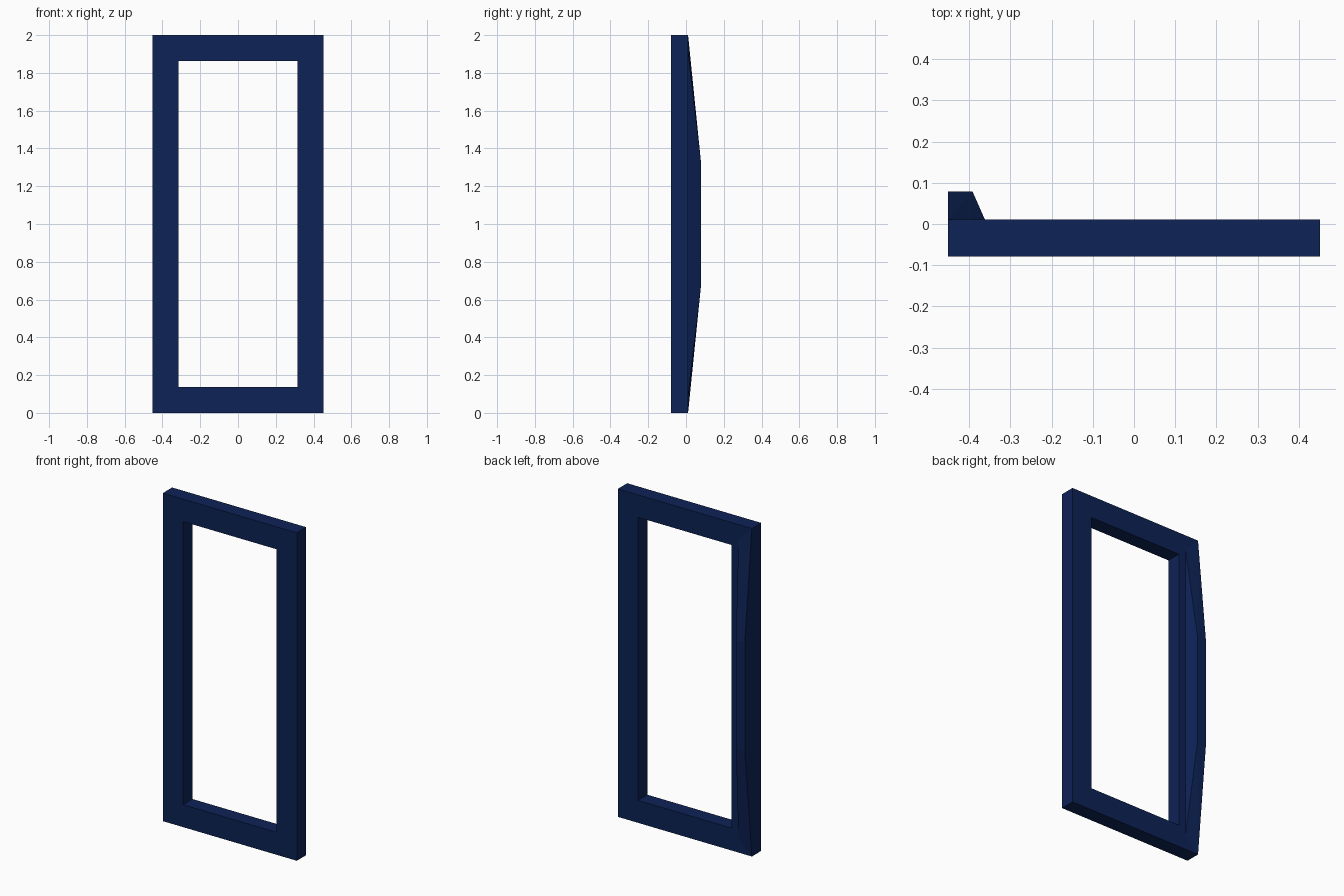
import bpy, bmesh

if "Cube" in bpy.data.objects:
    bpy.data.objects.remove(bpy.data.objects["Cube"])

navy = bpy.data.materials.new("navy blue")
navy.diffuse_color = (0.004, 0.016, 0.092, 1)
navy.use_nodes = True
navy.node_tree.nodes["Principled BSDF"].inputs["Base Color"].default_value = navy.diffuse_color

W, H = 0.452, 2.0            # outer half width, height
B = 0.137                    # bar width
FRONT, BACK, RIDGE = -0.079, 0.011, 0.079


def finish(name, bm):
    bmesh.ops.recalc_face_normals(bm, faces=bm.faces)
    mesh = bpy.data.meshes.new(name)
    bm.to_mesh(mesh)
    bm.free()
    mesh.materials.append(navy)
    ob = bpy.data.objects.new(name, mesh)
    bpy.context.collection.objects.link(ob)
    return ob


# Door frame: mitred rectangular ring, extruded to its thickness
bm = bmesh.new()


def loop(i):
    return [bm.verts.new((x, FRONT, z)) for x, z in
            ((-W + i, i), (W - i, i), (W - i, H - i), (-W + i, H - i))]


outer, inner = loop(0), loop(B)
for k in range(4):
    n = (k + 1) % 4
    bm.faces.new((outer[k], outer[n], inner[n], inner[k]))
ext = bmesh.ops.extrude_face_region(bm, geom=bm.faces[:], use_keep_orig=True)
bmesh.ops.translate(bm, vec=(0, BACK - FRONT, 0),
                    verts=[g for g in ext["geom"] if isinstance(g, bmesh.types.BMVert)])
finish("door_frame", bm)

# Handle ridge: bowed grip along the left edge of the back, mirrored top to bottom
bm = bmesh.new()
half = [(-W, BACK, 1.0), (-W, RIDGE, 0.33), (-0.392, RIDGE, 0.33),
        (-0.362, BACK, 0.33), (-0.362, BACK, 0.908)]
for s in (1, -1):
    for x, y, z in half:
        bm.verts.new((x, y, H / 2 + s * z))
bmesh.ops.convex_hull(bm, input=bm.verts[:])
bmesh.ops.dissolve_limit(bm, angle_limit=0.01, verts=bm.verts[:], edges=bm.edges[:])
finish("handle_ridge", bm)
